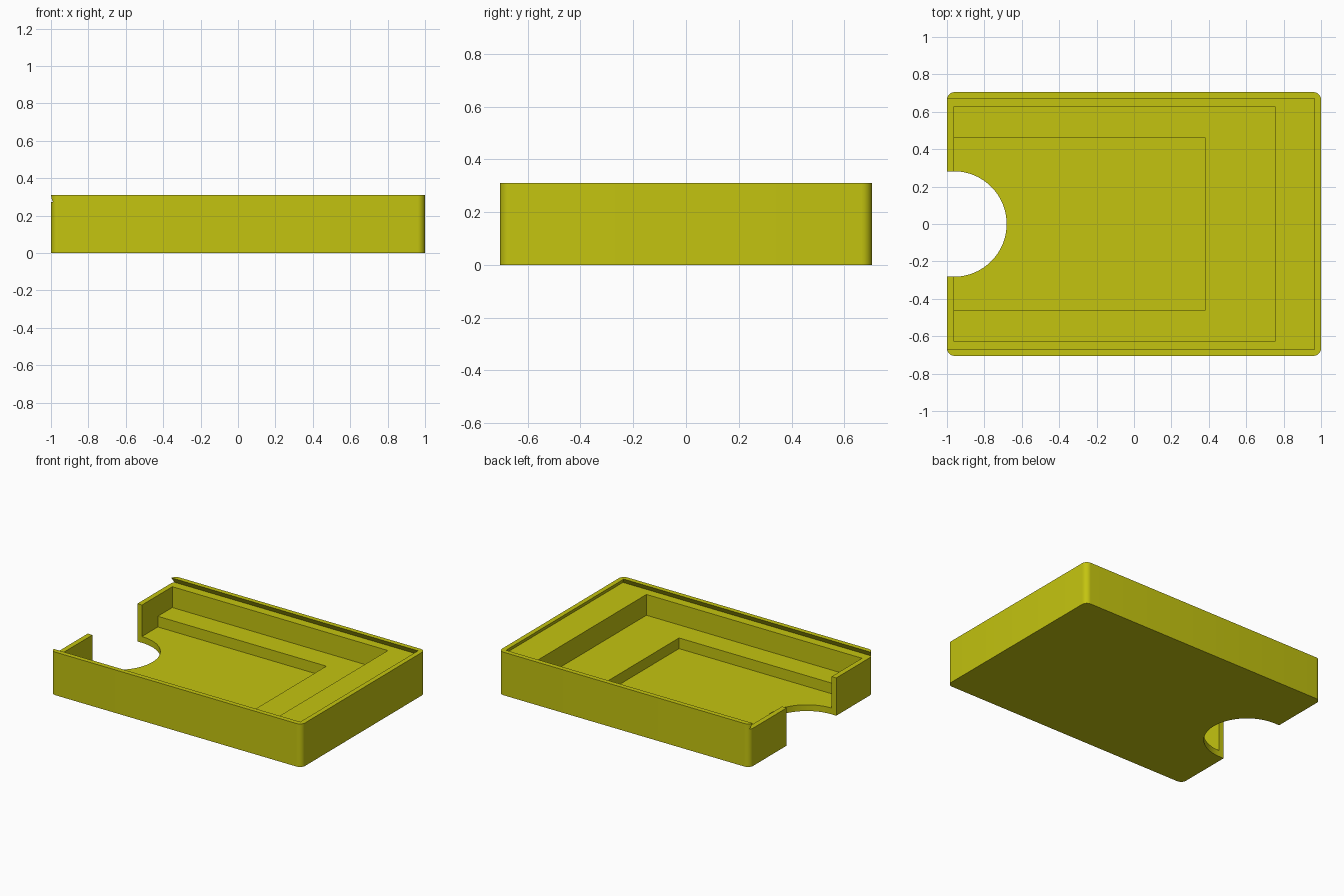
import bpy
import bmesh
from math import pi, cos, sin

if "Cube" in bpy.data.objects:
    bpy.data.objects.remove(bpy.data.objects["Cube"])

HX, HY, H = 1.0, 0.705, 0.31      # half length, half width, height
GROOVE_Z = 0.272                  # floor of the lid groove


def prism(name, bottom, z0, z1, top=None):
    """Solid between two outlines with the same number of points."""
    top = top or bottom
    bm = bmesh.new()
    lo = [bm.verts.new((x, y, z0)) for x, y in bottom]
    hi = [bm.verts.new((x, y, z1)) for x, y in top]
    n = len(lo)
    bm.faces.new(lo[::-1])
    bm.faces.new(hi)
    for i in range(n):
        j = (i + 1) % n
        bm.faces.new((lo[i], lo[j], hi[j], hi[i]))
    mesh = bpy.data.meshes.new(name)
    bm.to_mesh(mesh)
    bm.free()
    obj = bpy.data.objects.new(name, mesh)
    bpy.context.collection.objects.link(obj)
    return obj


def rect(x0, x1, hy):
    return [(x0, -hy), (x1, -hy), (x1, hy), (x0, hy)]


def arc(cx, cy, r, a0, a1, steps):
    return [(cx + r * cos(a0 + (a1 - a0) * i / steps),
             cy + r * sin(a0 + (a1 - a0) * i / steps)) for i in range(steps + 1)]


# Rounded box body
R = 0.04
outline = []
for k, (sx, sy) in enumerate([(1, 1), (-1, 1), (-1, -1), (1, -1)]):
    outline += arc(sx * (HX - R), sy * (HY - R), R, k * pi / 2, (k + 1) * pi / 2, 8)
box = prism("box_tray", outline, 0, H)

# Stepped pockets, dovetail lid groove open at the left, and thumb cutout
slope = 0.022 / (H - GROOVE_Z)
rise = 0.33 - GROOVE_Z
cutters = [
    prism("lid_groove_cutter", rect(-1.2, 0.987, 0.692), GROOVE_Z, 0.33,
          rect(-1.2, 0.987 - slope * rise, 0.692 - slope * rise)),
    prism("upper_pocket_cutter", rect(-0.963, 0.755, 0.628), 0.122, 0.32),
    prism("lower_pocket_cutter", rect(-0.963, 0.38, 0.463), 0.045, 0.32),
    prism("thumb_cutout_cutter",
          [(-1.2, -0.282)] + arc(-0.963, 0, 0.282, -pi / 2, pi / 2, 48) + [(-1.2, 0.282)],
          -0.1, 0.5),
]
bpy.context.view_layer.objects.active = box
box.select_set(True)
for cutter in cutters:
    mod = box.modifiers.new(cutter.name, 'BOOLEAN')
    mod.operation = 'DIFFERENCE'
    mod.solver = 'EXACT'
    mod.object = cutter
    bpy.ops.object.modifier_apply(modifier=mod.name)
for cutter in cutters:
    bpy.data.objects.remove(cutter)

# Single olive yellow plastic
mat = bpy.data.materials.new("olive_yellow")
mat.diffuse_color = (0.55, 0.55, 0.005, 1)
mat.use_nodes = True
mat.node_tree.nodes["Principled BSDF"].inputs["Base Color"].default_value = mat.diffuse_color
box.data.materials.clear()
box.data.materials.append(mat)
for poly in box.data.polygons:
    poly.material_index = 0
bpy.ops.object.shade_smooth_by_angle(angle=pi / 6)
